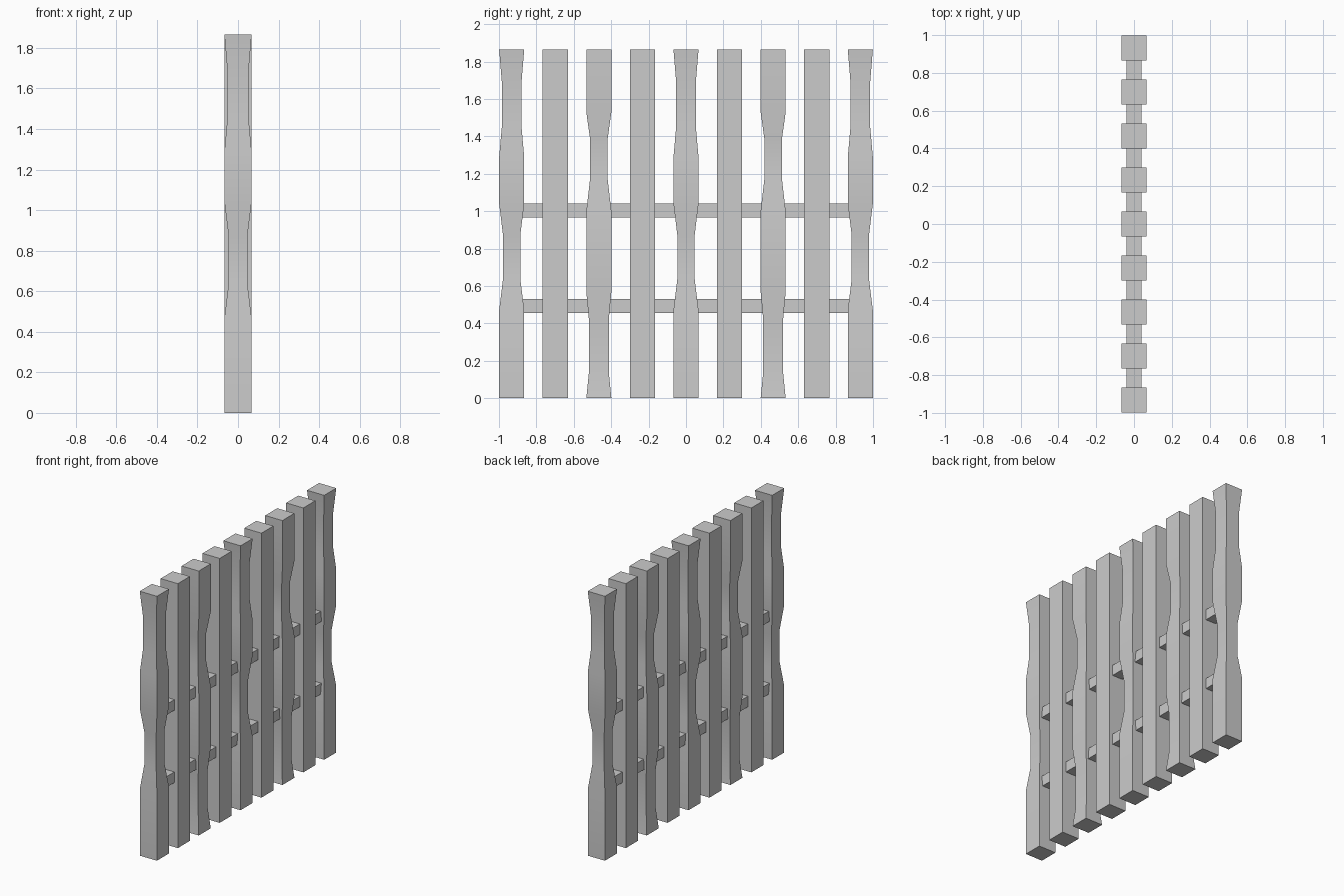
import bpy, bmesh

cube = bpy.data.objects.get("Cube")
if cube:
    bpy.data.objects.remove(cube, do_unlink=True)

HEIGHT, FULL, SPACING = 1.865, 0.067, 0.233

grey = bpy.data.materials.new("plain grey")
grey.use_nodes = True
colour = (0.6, 0.6, 0.6, 1)
grey.diffuse_color = colour
grey.node_tree.nodes["Principled BSDF"].inputs["Base Color"].default_value = colour


def add_object(name, bm):
    bmesh.ops.recalc_face_normals(bm, faces=bm.faces)
    mesh = bpy.data.meshes.new(name)
    bm.to_mesh(mesh)
    bm.free()
    mesh.materials.append(grey)
    obj = bpy.data.objects.new(name, mesh)
    bpy.context.collection.objects.link(obj)
    return obj


def post(name, y, profile):
    """Square post lofted through (height, half width) sections."""
    bm = bmesh.new()
    rings = [[bm.verts.new((sx * h, y + sy * h, z))
              for sx, sy in ((-1, -1), (1, -1), (1, 1), (-1, 1))]
             for z, h in profile]
    for low, high in zip(rings, rings[1:]):
        for i in range(4):
            j = (i + 1) % 4
            bm.faces.new((low[i], low[j], high[j], high[i]))
    bm.faces.new(rings[0])
    bm.faces.new(rings[-1])
    obj = add_object(name, bm)
    bpy.ops.object.select_all(action='DESELECT')
    obj.select_set(True)
    bpy.context.view_layer.objects.active = obj
    bpy.ops.object.shade_smooth_by_angle()


def rail(name, bottom, top):
    bm = bmesh.new()
    bmesh.ops.create_cube(bm, size=1)
    for v in bm.verts:
        v.co.x *= 0.08
        v.co.y *= 8 * SPACING
        v.co.z = top if v.co.z > 0 else bottom
    add_object(name, bm)


# Post profiles: straight, waisted near the top, waisted near the bottom
straight = [(0, FULL), (HEIGHT, FULL)]
top_waist = [(0, FULL), (0.47, FULL), (0.64, 0.046), (0.87, 0.046), (1.04, FULL),
             (1.29, FULL), (1.445, 0.053), (1.695, 0.053), (HEIGHT, FULL)]
low_waist = [(0, FULL), (0.14, 0.053), (0.42, 0.053), (0.57, FULL), (1.0, FULL),
             (1.18, 0.046), (1.38, 0.046), (1.53, FULL), (HEIGHT, FULL)]
pattern = [top_waist, straight, low_waist, straight]

for n in range(9):
    post(f"fence_post_{n + 1}", (n - 4) * SPACING, pattern[n % 4])

# Cross rails running through the posts
rail("lower_rail", 0.455, 0.53)
rail("upper_rail", 0.965, 1.04)
